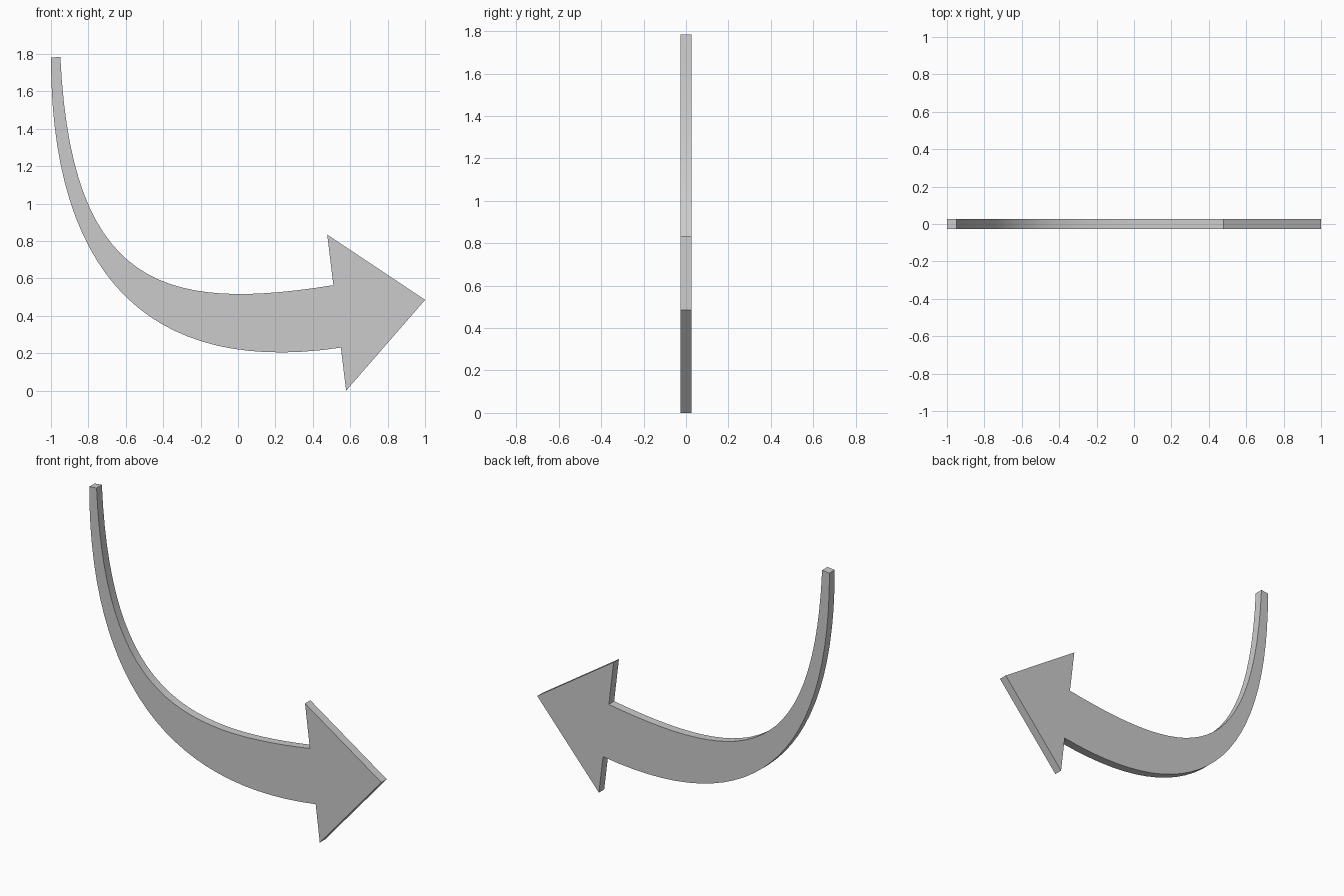
import bpy, bmesh, math
from mathutils import Vector
from mathutils.geometry import interpolate_bezier

if "Cube" in bpy.data.objects:
    bpy.data.objects.remove(bpy.data.objects["Cube"])

HALF = 0.026
SEGMENTS = 28


def edge_curve(*pts):
    # Smooth swept edge in the front (x, z) plane
    return interpolate_bezier(*[Vector((x, 0, z)) for x, z in pts], SEGMENTS + 1)


# Tapering shaft edges, tail to head
outer = edge_curve((-1.0, 1.78), (-1.0, 0.59), (-0.45, 0.08), (0.55, 0.23))
inner = edge_curve((-0.95, 1.785), (-0.89, 0.545), (-0.39, 0.42), (0.51, 0.564))

# Arrowhead corners: lower barb, tip, upper barb
head = [Vector((x, 0, z)) for x, z in ((0.578, 0.0), (1.0, 0.485), (0.477, 0.834))]

outline = outer + head + inner[::-1]

# Extrude the outline into a thin plate
bm = bmesh.new()
face = bm.faces.new([bm.verts.new((p.x, -HALF, p.z)) for p in outline])
ext = bmesh.ops.extrude_face_region(bm, geom=[face])
moved = [g for g in ext["geom"] if isinstance(g, bmesh.types.BMVert)]
bmesh.ops.translate(bm, verts=moved, vec=(0, 2 * HALF, 0))
if not any(len(f.verts) > 4 and f.calc_center_median().y < 0 for f in bm.faces):
    bm.faces.new([v for v in bm.verts if v.co.y < 0])
bmesh.ops.recalc_face_normals(bm, faces=bm.faces[:])

mesh = bpy.data.meshes.new("curved_arrow")
bm.to_mesh(mesh)
bm.free()
arrow = bpy.data.objects.new("curved_arrow", mesh)
bpy.context.collection.objects.link(arrow)

# Smooth along the bends, sharp at the rims and corners
bpy.context.view_layer.objects.active = arrow
arrow.select_set(True)
bpy.ops.object.shade_smooth_by_angle(angle=math.radians(30))
